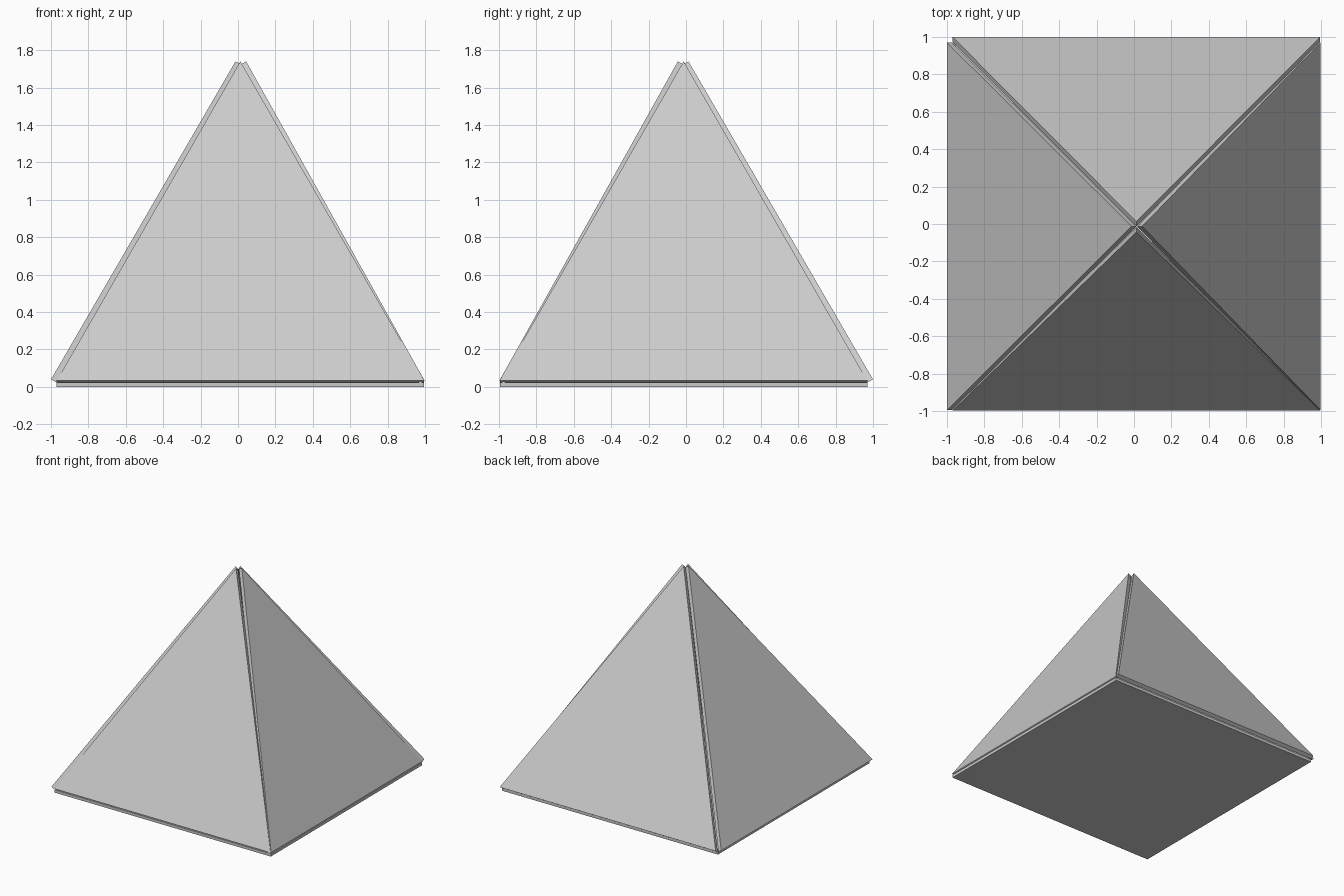
import bpy, bmesh
from math import radians
from mathutils import Vector, Matrix

if "Cube" in bpy.data.objects:
    bpy.data.objects.remove(bpy.data.objects["Cube"])

CENTRE = Vector((0.0125, -0.0125, 0))   # axis of the pyramid
HALF = 0.982                            # half width of every plate
THICK = 0.03


def prism(name, outline, offset, matrix=Matrix.Identity(4)):
    """Solid plate: outline swept along offset, turned and moved to the centre."""
    bm = bmesh.new()
    face = bm.faces.new([bm.verts.new(p) for p in outline])
    swept = bmesh.ops.extrude_face_region(bm, geom=[face], use_keep_orig=True)
    verts = [g for g in swept["geom"] if isinstance(g, bmesh.types.BMVert)]
    bmesh.ops.translate(bm, verts=verts, vec=offset)
    bmesh.ops.transform(bm, verts=bm.verts, matrix=Matrix.Translation(CENTRE) @ matrix)
    bmesh.ops.recalc_face_normals(bm, faces=bm.faces)
    mesh = bpy.data.meshes.new(name)
    bm.to_mesh(mesh)
    bm.free()
    obj = bpy.data.objects.new(name, mesh)
    bpy.context.collection.objects.link(obj)
    return obj


def side_panel(name, angle, foot, foot_z, top):
    """Triangular plate leaning to the axis; foot and top are inner distances."""
    a = Vector((foot, -HALF, foot_z))
    b = Vector((foot, HALF, foot_z))
    c = Vector((top, 0, 1.725))
    normal = (b - a).cross(c - a).normalized()
    prism(name, (a, b, c), normal * THICK, Matrix.Rotation(radians(angle), 4, "Z"))


# Square floor plate
prism("base_panel",
      [(-HALF, -HALF, 0), (HALF, -HALF, 0), (HALF, HALF, 0), (-HALF, HALF, 0)],
      Vector((0, 0, 0.023)))

# Four leaning plates; the back and left ones sit slightly further out
side_panel("right_panel", 0, 0.959, 0.018, 0.005)
side_panel("back_panel", 90, 0.986, 0.025, 0.0)
side_panel("left_panel", 180, 0.986, 0.025, 0.0)
side_panel("front_panel", 270, 0.959, 0.018, 0.005)
